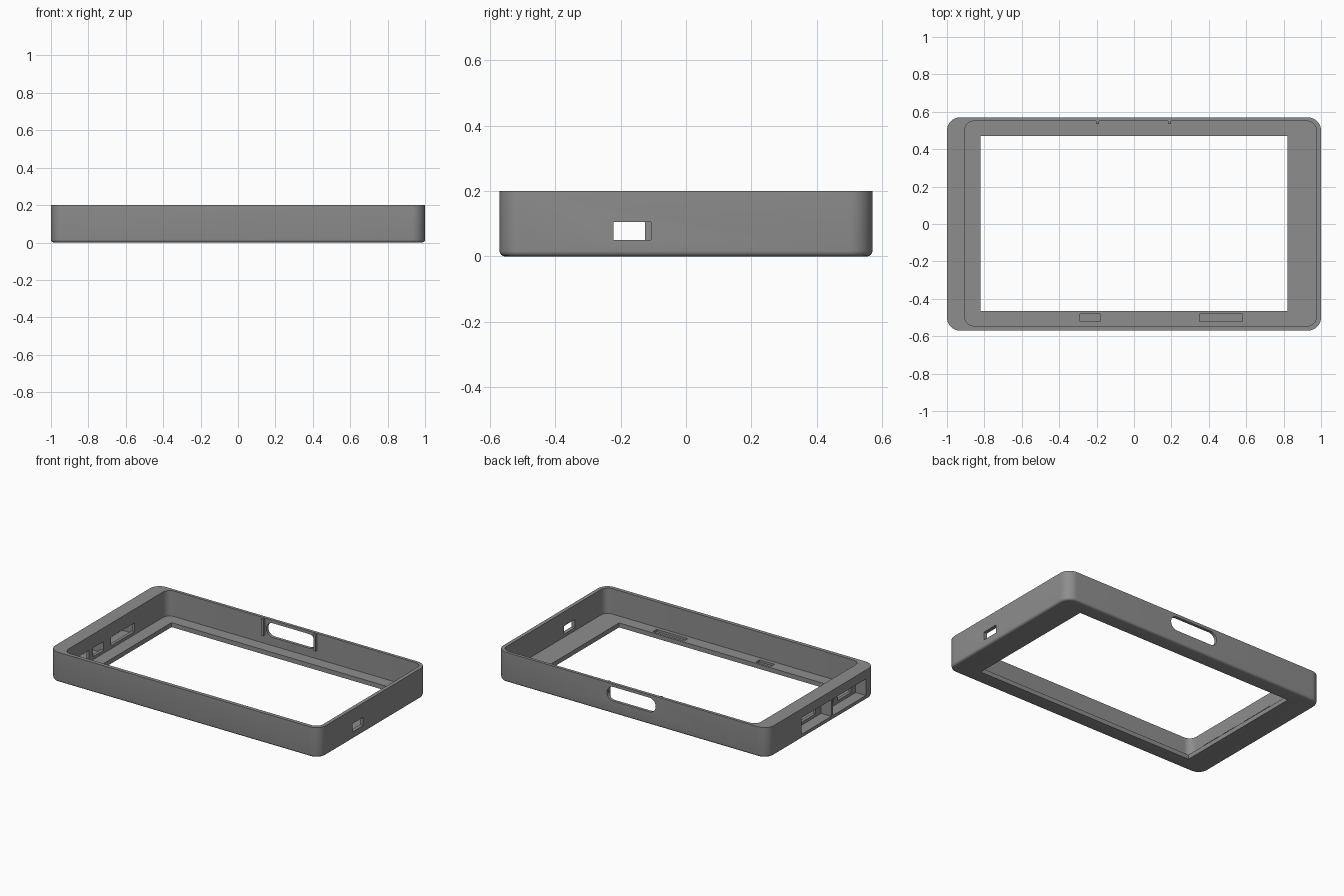
import bpy, bmesh, math

if "Cube" in bpy.data.objects:
    bpy.data.objects.remove(bpy.data.objects["Cube"])

gray = bpy.data.materials.new("mid_gray")
gray.diffuse_color = (0.27, 0.27, 0.27, 1)
gray.use_nodes = True
gray.node_tree.nodes["Principled BSDF"].inputs["Base Color"].default_value = gray.diffuse_color


def finish(name, bm):
    bmesh.ops.recalc_face_normals(bm, faces=bm.faces)
    mesh = bpy.data.meshes.new(name)
    bm.to_mesh(mesh)
    bm.free()
    mesh.materials.append(gray)
    ob = bpy.data.objects.new(name, mesh)
    bpy.context.collection.objects.link(ob)
    return ob


def block(name, x, y, z, axis=2, radius=0, bottom=0):
    """Box from ranges; edges along one axis and the bottom rim can be rounded."""
    bm = bmesh.new()
    bmesh.ops.create_cube(bm, size=1)
    for v in bm.verts:
        v.co = [r[0] + (c + 0.5) * (r[1] - r[0]) for c, r in zip(v.co, (x, y, z))]
    if radius:
        edges = [e for e in bm.edges
                 if abs((e.verts[0].co - e.verts[1].co).normalized()[axis]) > 0.9]
        bmesh.ops.bevel(bm, geom=edges, offset=radius, segments=10,
                        profile=0.5, affect='EDGES')
    if bottom:
        rim = [e for e in bm.edges if all(v.co.z < z[0] + 1e-5 for v in e.verts)]
        bmesh.ops.bevel(bm, geom=rim, offset=bottom, segments=4,
                        profile=0.5, affect='EDGES')
    return finish(name, bm)


# Outer shell
frame = block("frame", (-1, 1), (-0.57, 0.57), (0, 0.2), radius=0.07, bottom=0.016)

cutters = [
    # Main cavity and screen opening
    block("cavity_cutter", (-0.905, 0.975), (-0.545, 0.55), (0.03, 0.3), radius=0.05),
    block("screen_cutter", (-0.82, 0.82), (-0.465, 0.47), (-0.1, 0.1)),
    # Port in the right wall
    block("right_port_cutter", (0.9, 1.1), (-0.222, -0.107), (0.05, 0.105)),
    # Pill slot in the back wall
    block("back_slot_cutter", (-0.175, 0.185), (0.5, 0.7), (0.085, 0.18),
          axis=1, radius=0.0474),
    # Deep pockets in the left wall
    block("left_pocket_rear_cutter", (-1.1, -0.925), (-0.105, 0.21), (0.03, 0.14)),
    block("left_pocket_front_cutter", (-1.1, -0.925), (-0.47, -0.122), (0.03, 0.14)),
    # Blind recesses in the floor
    block("floor_recess_small_cutter", (-0.29, -0.18), (-0.52, -0.48), (0.015, 0.05)),
    block("floor_recess_long_cutter", (0.35, 0.58), (-0.52, -0.48), (0.015, 0.05)),
]
# Connector openings between pockets and cavity
for i, y in enumerate([(-0.42, -0.28), (-0.235, -0.125), (-0.045, 0.2)]):
    cutters.append(block(f"left_opening_cutter_{i}", (-0.96, -0.85), y, (0.05, 0.108)))

for c in cutters:
    mod = frame.modifiers.new(c.name, 'BOOLEAN')
    mod.operation = 'DIFFERENCE'
    mod.solver = 'EXACT'
    mod.object = c

# Apply the cuts, then remove the cutters
dg = bpy.context.evaluated_depsgraph_get()
dg.update()
cut = bpy.data.meshes.new_from_object(frame.evaluated_get(dg))
frame.modifiers.clear()
frame.data = cut
for c in cutters:
    bpy.data.objects.remove(c)

# Small ribs either side of the back slot
for side, x in (("left", -0.195), ("right", 0.19)):
    block("slot_rib_" + side, (x - 0.008, x + 0.008), (0.535, 0.552), (0.085, 0.195))

# Smooth rounded corners, crisp edges
bpy.ops.object.select_all(action='DESELECT')
frame.select_set(True)
bpy.context.view_layer.objects.active = frame
bpy.ops.object.shade_smooth_by_angle(angle=math.radians(30))
